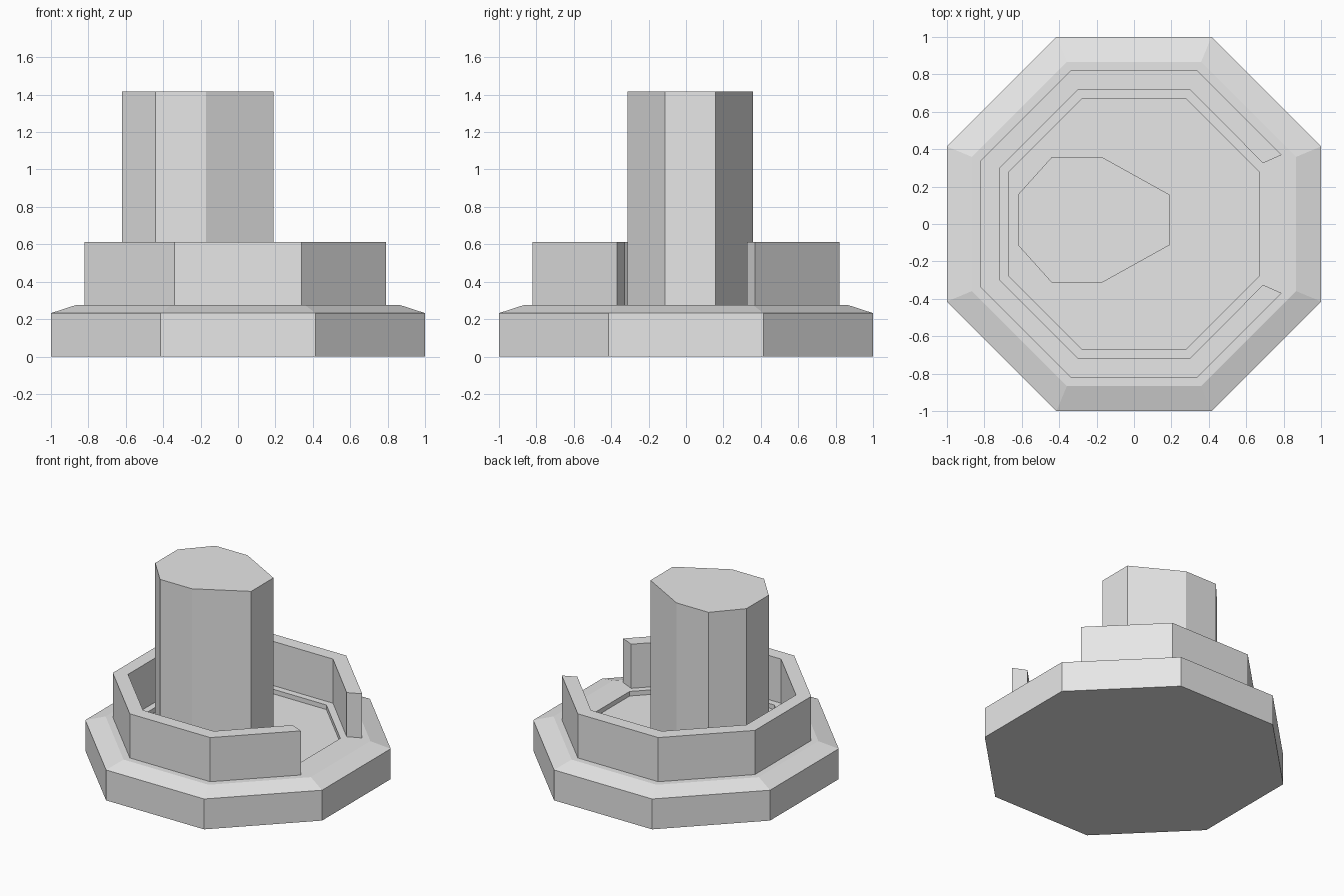
import bpy, bmesh, math

cube = bpy.data.objects.get("Cube")
if cube:
    bpy.data.objects.remove(cube, do_unlink=True)

stone = bpy.data.materials.new("light grey")
stone.use_nodes = True
grey = (0.8, 0.8, 0.8, 1)
stone.diffuse_color = grey
stone.node_tree.nodes["Principled BSDF"].inputs["Base Color"].default_value = grey


def octagon(apothem):
    """Corners counter-clockwise, flat sides facing the axes."""
    radius = apothem / math.cos(math.pi / 8)
    angles = [math.pi / 8 + i * math.pi / 4 for i in range(8)]
    return [(radius * math.cos(a), radius * math.sin(a)) for a in angles]


def loft(name, sections):
    """Skin a stack of (outline, height) sections and cap both ends."""
    bm = bmesh.new()
    rings = [[bm.verts.new((x, y, z)) for x, y in outline] for outline, z in sections]
    for low, high in zip(rings, rings[1:]):
        for i in range(len(low)):
            j = (i + 1) % len(low)
            bm.faces.new((low[i], low[j], high[j], high[i]))
    bm.faces.new(rings[0][::-1])
    bm.faces.new(rings[-1])
    bmesh.ops.recalc_face_normals(bm, faces=bm.faces)
    mesh = bpy.data.meshes.new(name)
    bm.to_mesh(mesh)
    bm.free()
    mesh.materials.append(stone)
    obj = bpy.data.objects.new(name, mesh)
    bpy.context.collection.objects.link(obj)
    return obj


def open_octagon(apothem, end_x, end_y):
    """Octagon path whose ends stop short of the +x side."""
    path = octagon(apothem)
    path[0], path[-1] = (end_x, end_y), (end_x, -end_y)
    return path


FLOOR, RIM = 0.24, 0.275

# Base with chamfered rim and sunken floor
loft("base", [(octagon(1.0), 0), (octagon(1.0), 0.232), (octagon(0.867), RIM),
              (octagon(0.67), RIM), (octagon(0.67), FLOOR)])

# Low wall, open towards +x
outer = open_octagon(0.82, 0.79, 0.37)
inner = open_octagon(0.72, 0.69, 0.325)
wall = outer + inner[::-1]
loft("wall", [(wall, RIM), (wall, 0.612)])

# Off-centre column
half = [(0.19, 0.135), (-0.17, 0.335), (-0.44, 0.335), (-0.62, 0.135)]
column = half + [(x, -y) for x, y in reversed(half)]
column = [(x, y + 0.022) for x, y in column]
loft("column", [(column, FLOOR), (column, 1.418)])
